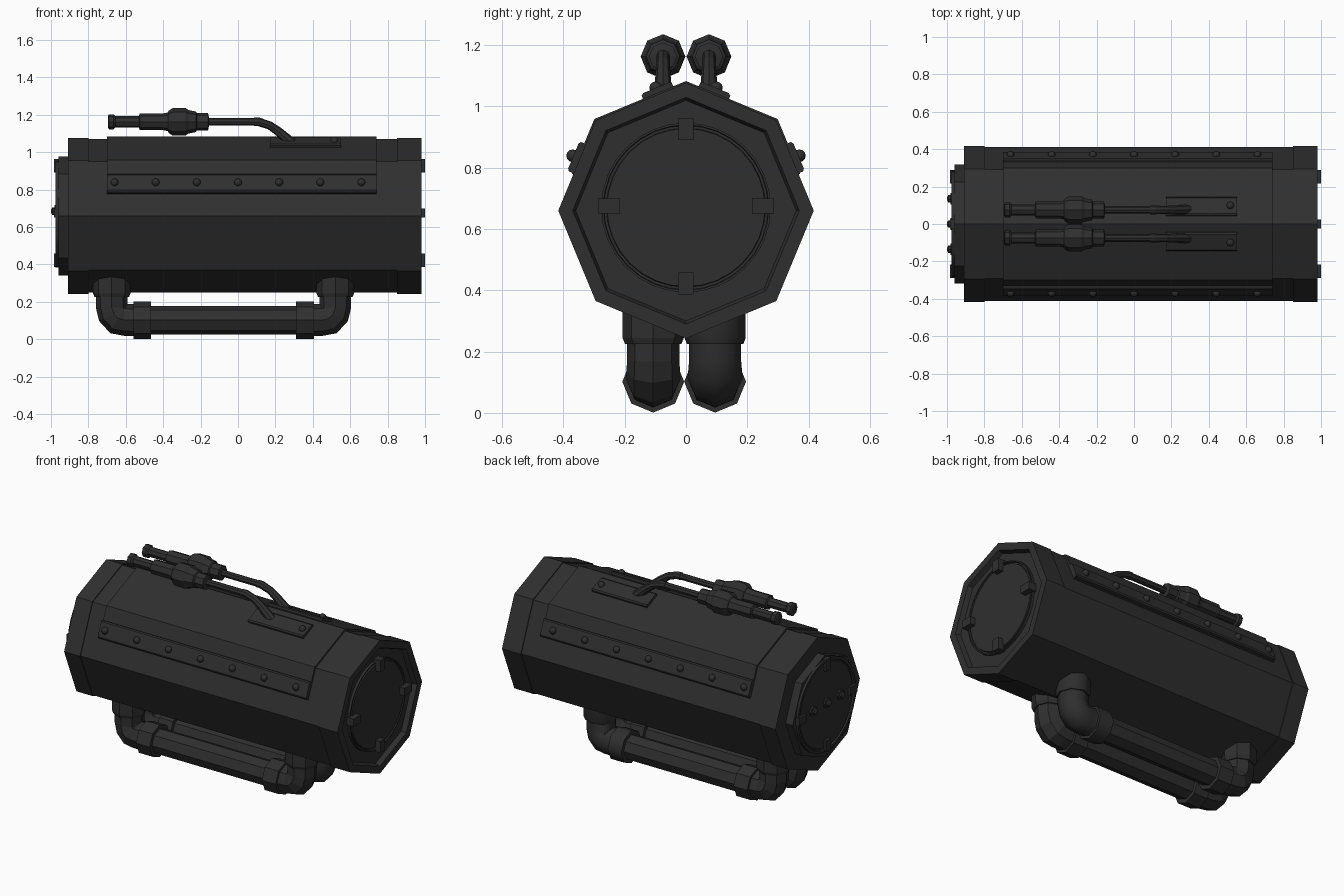
import bpy, bmesh
from math import sin, cos, pi, radians
from mathutils import Vector

if "Cube" in bpy.data.objects:
    bpy.data.objects.remove(bpy.data.objects["Cube"])

CZ = 0.66            # height of the canister axis
dark = bpy.data.materials.new("dark_metal")
dark.diffuse_color = (0.028, 0.028, 0.028, 1)
dark.use_nodes = True
dark.node_tree.nodes["Principled BSDF"].inputs["Base Color"].default_value = dark.diffuse_color


def finish(name, bm, smooth=None):
    bmesh.ops.recalc_face_normals(bm, faces=bm.faces)
    me = bpy.data.meshes.new(name)
    bm.to_mesh(me)
    bm.free()
    ob = bpy.data.objects.new(name, me)
    bpy.context.collection.objects.link(ob)
    me.materials.append(dark)
    if smooth:
        bpy.ops.object.select_all(action='DESELECT')
        ob.select_set(True)
        bpy.context.view_layer.objects.active = ob
        bpy.ops.object.shade_smooth_by_angle(angle=radians(smooth))
    return ob


def sweep(name, rings, y=0, n=8, smooth=None):
    """Skin rings (x, z, tangent angle in the xz plane, radius), capped."""
    bm = bmesh.new()
    loops = []
    for x, z, a, r in rings:
        a = radians(a)
        c, up = Vector((x, y, z)), Vector((-sin(a), 0, cos(a)))
        loops.append([bm.verts.new(c + r * (cos(2 * pi * i / n) * Vector((0, 1, 0))
                                            + sin(2 * pi * i / n) * up)) for i in range(n)])
    for p, q in zip(loops, loops[1:]):
        for i in range(n):
            j = (i + 1) % n
            bm.faces.new((p[i], p[j], q[j], q[i]))
    bm.faces.new(loops[0])
    bm.faces.new(loops[-1])
    return finish(name, bm, smooth)


def lathe(name, profile, y=0, z=CZ, n=8, smooth=None):
    return sweep(name, [(x, z, 0, r) for x, r in profile], y, n, smooth)


def slab(name, x0, x1, outline):
    """Extrude a (y, z) outline along x."""
    bm = bmesh.new()
    a, b = [[bm.verts.new((x, y, z)) for y, z in outline] for x in (x0, x1)]
    n = len(a)
    for i in range(n):
        bm.faces.new((a[i], a[(i + 1) % n], b[(i + 1) % n], b[i]))
    bm.faces.new(a)
    bm.faces.new(b)
    return finish(name, bm)


def on_face(phi, side, d, s):
    """Point (y, z) at distance d along a body face normal and s along the face."""
    p = radians(phi)
    return side * (d * cos(p) - s * sin(p)), CZ + d * sin(p) + s * cos(p)


def face_plate(name, x0, x1, phi, side, s0, s1, d0, d1):
    slab(name, x0, x1, [on_face(phi, side, d, s)
                        for d, s in ((d0, s0), (d1 - .006, s0), (d1, s0 + .008),
                                     (d1, s1 - .008), (d1 - .006, s1), (d0, s1))])


def rivet(name, x, yz, r=.021):
    bm = bmesh.new()
    bmesh.ops.create_uvsphere(bm, u_segments=8, v_segments=6, radius=r)
    bmesh.ops.translate(bm, verts=bm.verts, vec=(x, *yz))
    finish(name, bm, 60)


# Octagonal body and end caps
lathe("body", [(-.85, .411), (.9, .411)])
lathe("left_cap", [(-.91, .417), (-.80, .417)])
lathe("right_cap", [(.85, .417), (.98, .417), (.98, .37), (.95, .36)])
lathe("left_step", [(-.96, .318), (-.90, .318)])

# Round lids with a groove, held by four clips each
lathe("left_lid", [(-.95, .285), (-.975, .285), (-.975, .27), (-.965, .268),
                   (-.965, .26), (-.97, .258)], z=.67, n=32, smooth=30)
lathe("right_lid", [(.94, .277), (.966, .277), (.966, .27), (.955, .268),
                    (.955, .26), (.966, .258)], z=.67, n=32, smooth=30)
for end, x0, x1 in (("left", -.985, -.955), ("right", .95, 1.0)):
    for dy, dz in ((1, 0), (-1, 0), (0, 1), (0, -1)):
        y, z = dy * .252, .675 + dz * .252
        w, h = (.036, .024) if dy else (.024, .036)
        slab(end + "_clip", x0, x1, [(y - w, z - h), (y + w, z - h), (y + w, z + h), (y - w, z + h)])

# Pointed knobs on the left lid
for y in (-.135, 0, .135):
    lathe("knob", [(-.96, .032), (-.98, .032), (-.982, .02), (-.993, .02), (-1.0, .008)], y=y, z=.685)

# Cover plate over the upper faces, with riveted edge strips
outer, inner = .423, .40
k = cos(pi / 4)


def edge(R):
    f = R * cos(pi / 8)
    s = .024 - .055
    return [on_face(22.5, 1, f, s), (R * k, CZ + R * k), (0, CZ + R),
            (-R * k, CZ + R * k), on_face(22.5, -1, f, s)]


slab("cover_plate", -.70, .74, edge(outer) + edge(inner)[::-1])
for side in (1, -1):
    face_plate("edge_strip", -.70, .74, 22.5, side, -.028, .076, .37, .408)
    for i in range(7):
        rivet("strip_rivet", -.66 + .22 * i, on_face(22.5, side, .41, .024))

# Two thin nozzles on bent stems with mounting brackets
for side in (1, -1):
    y = side * .075
    face_plate("nozzle_bracket", .17, .55, 67.5, side, .01, .117, .37, .408)
    rivet("bracket_rivet", .515, on_face(67.5, side, .408, .062))
    lathe("nozzle", [(-.695, .03), (-.69, .04), (-.665, .04), (-.655, .03), (-.53, .03), (-.525, .045),
                     (-.40, .045), (-.375, .05), (-.37, .06), (-.35, .073), (-.28, .073), (-.265, .063),
                     (-.225, .055), (-.22, .046), (-.16, .046), (-.155, .02), (.09, .02)],
          y=y, z=1.163)
    sweep("nozzle_stem", [(.085, 1.163, 0, .023), (.11, 1.163, -10, .023), (.17, 1.143, -25, .022),
                          (.215, 1.112, -38, .024), (.29, 1.045, -42, .03)], y)

# Two pipe handles underneath, mirrored left to right
MX = -.155
for y, label in ((-.107, "front"), (.095, "back")):
    lathe(label + "_pipe", [(-.50, .077), (MX + .50, .077)], y=y, z=.102)
    parts = {
        "elbow": [(-.675, .34, -90, .085), (-.675, .17, -90, .085), (-.663, .135, -65, .088),
                  (-.64, .112, -28, .09), (-.61, .104, 0, .085), (-.53, .102, 0, .085)],
        "flange": [(-.675, .36, -90, .1), (-.675, .245, -90, .1), (-.675, .225, -90, .092)],
        "collar": [(-.56, .102, 0, .101), (-.465, .102, 0, .101)],
    }
    for part, rings in parts.items():
        sweep(f"{label}_left_{part}", rings, y)
        sweep(f"{label}_right_{part}", [(MX - x, z, -a, r) for x, z, a, r in rings], y,
              smooth=60 if label == "back" else None)
